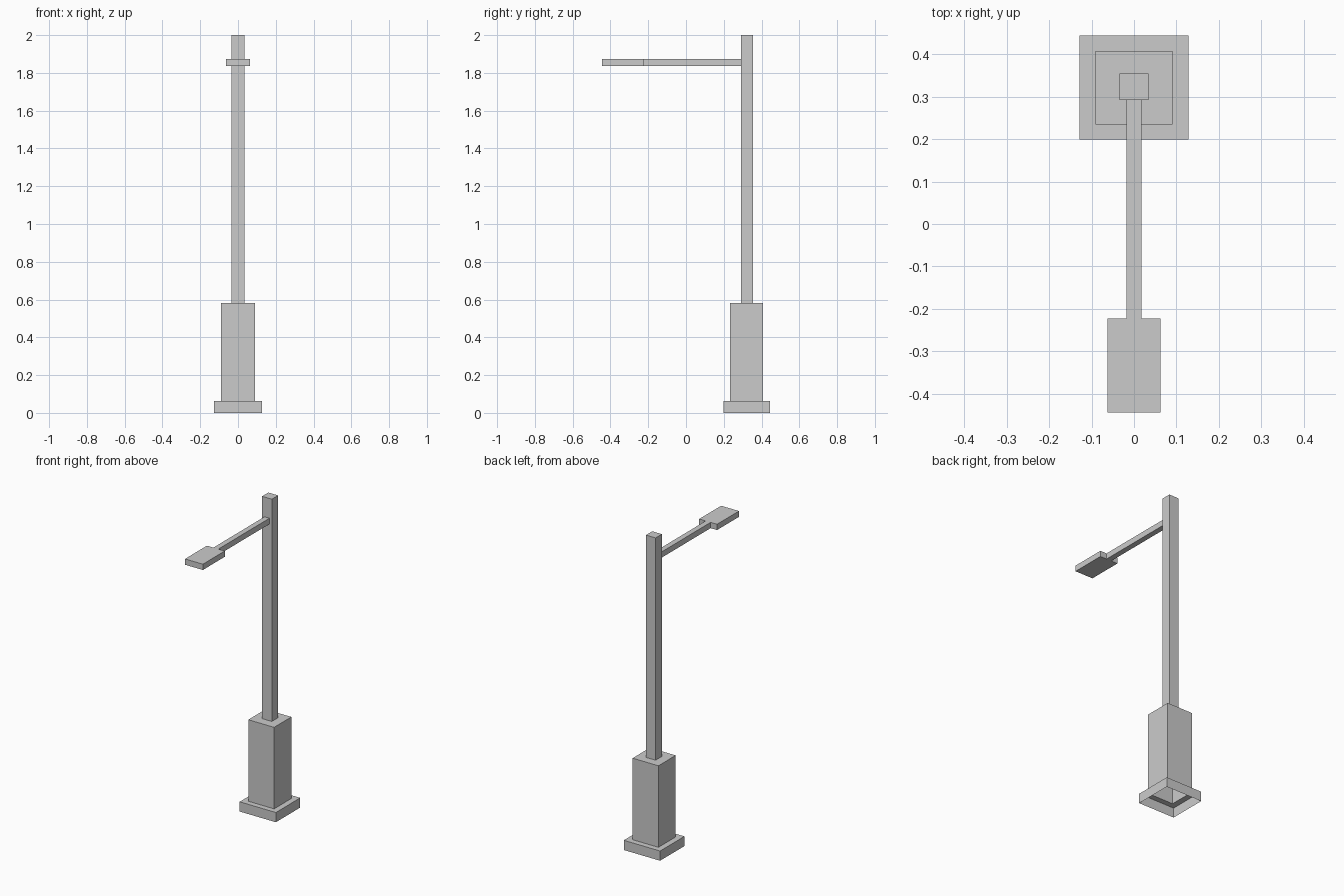
import bpy, bmesh

if "Cube" in bpy.data.objects:
    bpy.data.objects.remove(bpy.data.objects["Cube"])


def finish(bm, name):
    bmesh.ops.recalc_face_normals(bm, faces=bm.faces)
    mesh = bpy.data.meshes.new(name)
    bm.to_mesh(mesh)
    bm.free()
    obj = bpy.data.objects.new(name, mesh)
    bpy.context.collection.objects.link(obj)
    return obj


# Stepped post: hollow shell, open underneath (half width, y min, y max, z)
POLE_FRONT = 0.292
plinth, pedestal, pole = (0.128, 0.199, 0.444), (0.091, 0.234, 0.408), (0.034, POLE_FRONT, 0.355)
levels = [(plinth, 0.0), (plinth, 0.062), (pedestal, 0.062),
          (pedestal, 0.582), (pole, 0.582), (pole, 2.0)]
bm = bmesh.new()
previous = None
for (hx, y0, y1), z in levels:
    ring = [bm.verts.new((x, y, z)) for x, y in ((-hx, y0), (hx, y0), (hx, y1), (-hx, y1))]
    if previous:
        for i in range(4):
            j = (i + 1) % 4
            bm.faces.new((previous[i], previous[j], ring[j], ring[i]))
    previous = ring
bm.faces.new(previous)
finish(bm, "lamp_post")

# Arm and lamp head: one T-shaped plate, mirrored outline extruded upward
half = [(0.0175, POLE_FRONT), (0.0175, -0.223), (0.063, -0.223), (0.063, -0.444)]
outline = half + [(-x, y) for x, y in reversed(half)]
bm = bmesh.new()
plate = bm.faces.new([bm.verts.new((x, y, 1.837)) for x, y in outline])
top = bmesh.ops.extrude_face_region(bm, geom=[plate], use_keep_orig=True)["geom"]
bmesh.ops.translate(bm, vec=(0, 0, 0.037), verts=[v for v in top if isinstance(v, bmesh.types.BMVert)])
# Arm end is left open where it meets the pole
end = [f for f in bm.faces if all(abs(v.co.y - POLE_FRONT) < 1e-4 for v in f.verts)]
bm.normal_update()
bmesh.ops.recalc_face_normals(bm, faces=bm.faces)
bmesh.ops.delete(bm, geom=end, context='FACES_ONLY')
finish(bm, "arm_and_lamp_head")
